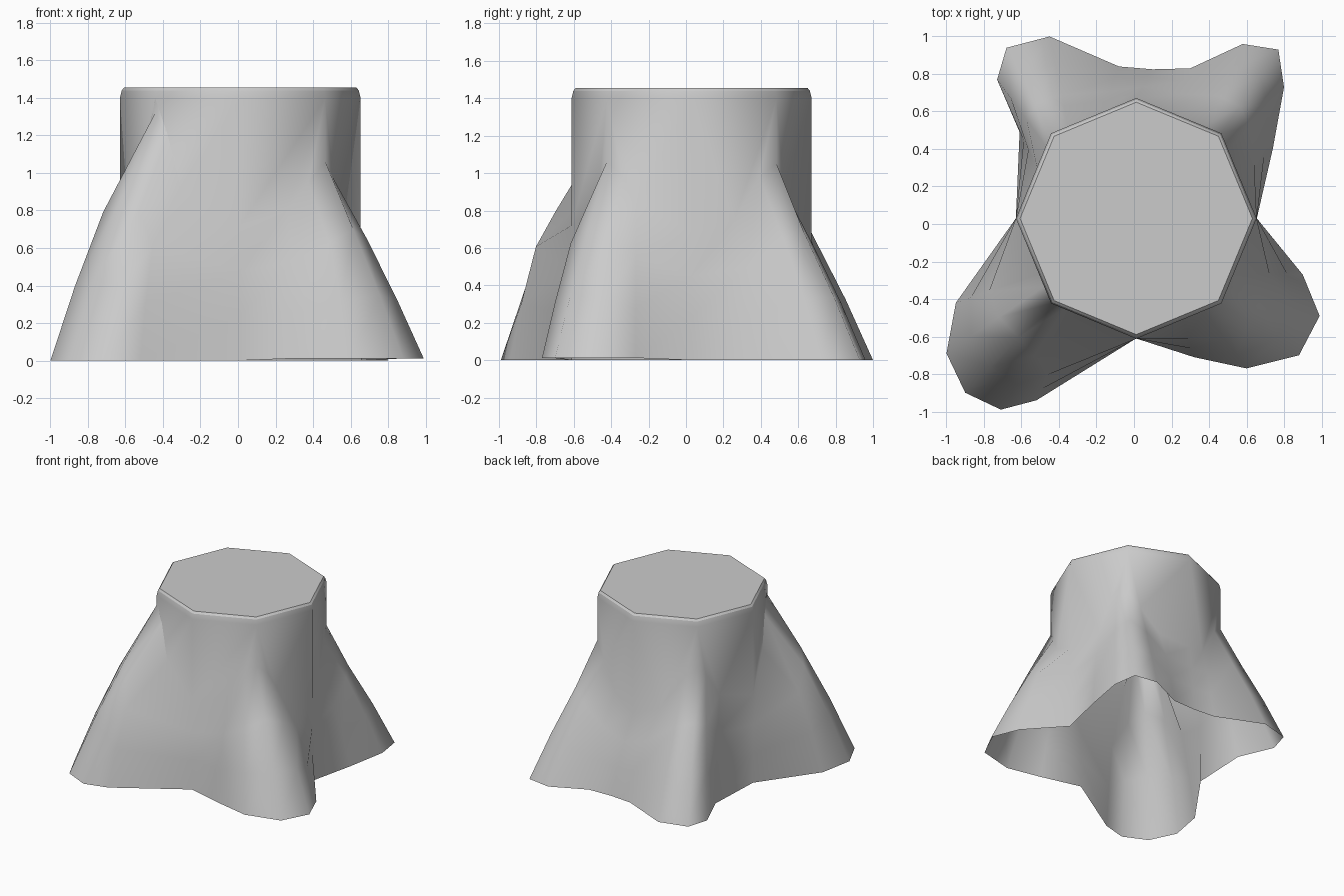
import bpy, bmesh, math

if "Cube" in bpy.data.objects:
    bpy.data.objects.remove(bpy.data.objects["Cube"])

CX, CY, R = 0.012, 0.03, 0.642


def octagon(u, s=1.0):
    """Point on the octagonal trunk outline; whole u values are corners."""
    def corner(k):
        a = math.pi / 4 * k
        return CX + R * s * math.cos(a), CY + R * s * math.sin(a)
    i = math.floor(u)
    t = u - i
    a, b = corner(i), corner(i + 1)
    return a[0] + (b[0] - a[0]) * t, a[1] + (b[1] - a[1]) * t


# Trunk position, ground x, ground y, height where root leaves trunk,
# and how far out the root still is at two thirds of that height
columns = [
    (0, .655, .03, .68, .4),
    # back right root
    (.5, .74, .40, .75, .45), (.8, .80, .73, .98, .38), (1, .77, .93, 1.05, .32),
    (1.2, .58, .96, .92, .37), (1.5, .30, .83, .72, .45),
    # back valley and back left root
    (2, .10, .825, .64, .4), (2.4, -.08, .84, .70, .45), (2.8, -.45, 1.0, .98, .35),
    (3, -.68, .94, 1.05, .34), (3.15, -.73, .77, 1.0, .4), (3.4, -.61, .49, .8, .5),
    (4, -.63, .03, .72, .4),
    # front left root
    (4.65, -.95, -.42, .95, .6), (4.8, -1.0, -.69, 1.2, .46),
    (5, -.90, -.90, 1.32, .38), (5.15, -.71, -.99, 1.2, .46),
    (5.3, -.52, -.94, .92, .70),
    (6, .01, -.61, .72, .4),
    # front right root
    (6.55, .32, -.71, .8, .5), (6.8, .60, -.77, .95, .5), (7, .88, -.70, 1.06, .36),
    (7.2, .99, -.49, .98, .38), (7.35, .90, -.27, .85, .52),
]

bm = bmesh.new()
n = len(columns)
rings = []
for f in (0, .33, .66, 1):
    ring = []
    for u, bx, by, h, mid in columns:
        tx, ty = octagon(u)
        k = {0: 1, .33: .52 + mid / 2, .66: mid, 1: 0}[f]
        base = .012 if 6 < u < 8 else 0
        ring.append(bm.verts.new((tx + (bx - tx) * k, ty + (by - ty) * k,
                                  max(base, h * f))))
    rings.append(ring)

# Trunk rim, pulled to the corners, with a narrow bevel
for z, s in ((1.40, 1), (1.44, .985), (1.456, .965)):
    rings.append([bm.verts.new((*octagon(round(c[0]), s), z)) for c in columns])

for a, b in zip(rings, rings[1:]):
    for i in range(n):
        j = (i + 1) % n
        bm.faces.new((a[i], a[j], b[j], b[i]))
bmesh.ops.remove_doubles(bm, verts=bm.verts, dist=.001)

# Flat cut top with crisp edges
bmesh.ops.holes_fill(bm, edges=[e for e in bm.edges
                                if all(v.co.z > 1.45 for v in e.verts)])
bmesh.ops.recalc_face_normals(bm, faces=bm.faces)
for e in bm.edges:
    z = [v.co.z for v in e.verts]
    if min(z) > 1.43 and abs(z[0] - z[1]) < .001:
        e.smooth = False

mesh = bpy.data.meshes.new("tree_stump")
bm.to_mesh(mesh)
bm.free()
stump = bpy.data.objects.new("tree_stump", mesh)
bpy.context.collection.objects.link(stump)
bpy.context.view_layer.objects.active = stump
stump.select_set(True)
bpy.ops.object.shade_smooth_by_angle(angle=math.radians(75), keep_sharp_edges=True)
